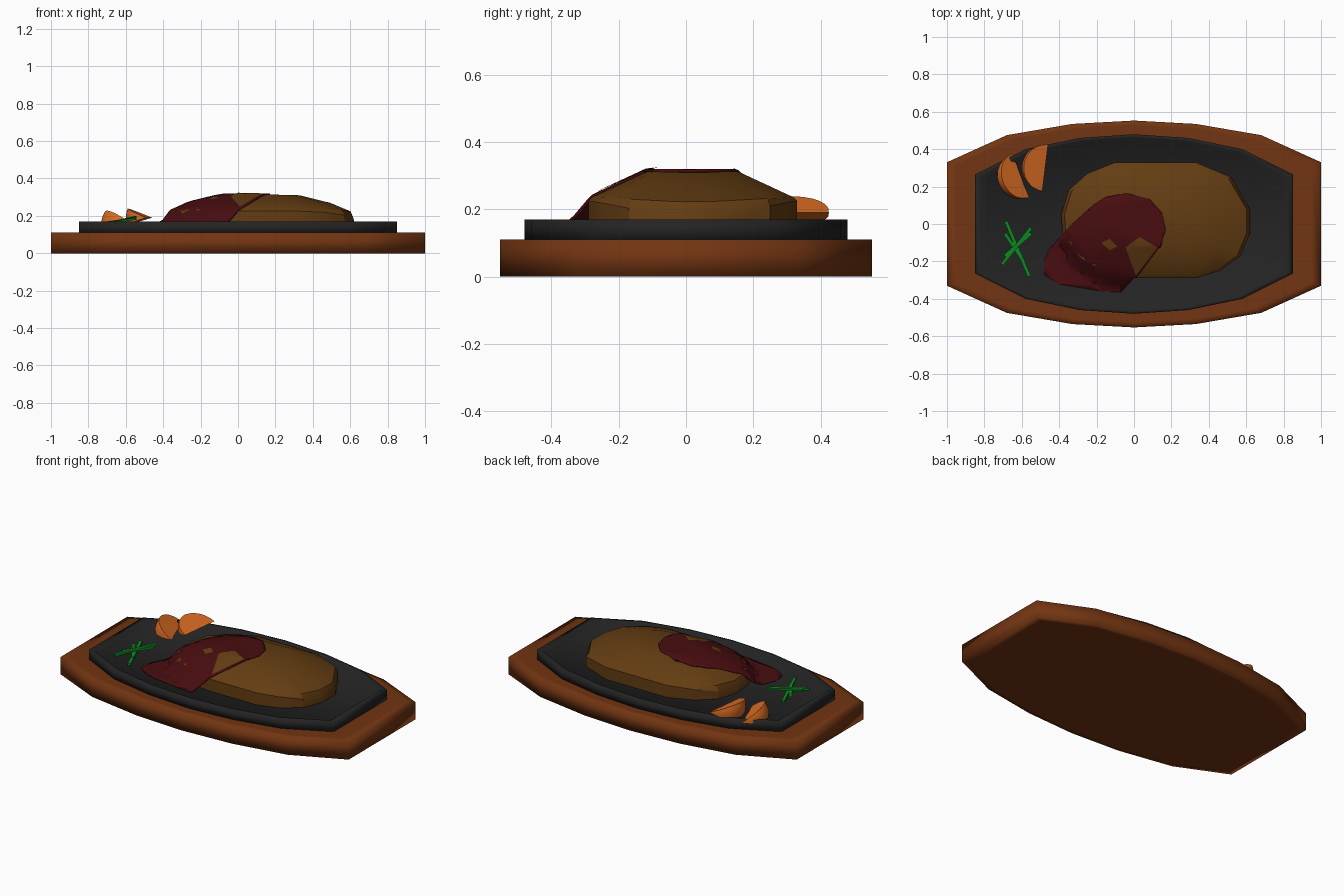
import bpy, bmesh
from math import sin, cos, pi, radians
from mathutils import Vector, Matrix
from mathutils.bvhtree import BVHTree

cube = bpy.data.objects.get("Cube")
if cube:
    bpy.data.objects.remove(cube)


def material(name, color):
    m = bpy.data.materials.new(name)
    m.use_nodes = True
    m.diffuse_color = (*color, 1)
    m.node_tree.nodes["Principled BSDF"].inputs["Base Color"].default_value = (*color, 1)
    return m


WOOD = material("wood brown", (0.17, 0.035, 0.006))
IRON = material("iron black", (0.017, 0.017, 0.017))
MEAT = material("meat brown", (0.125, 0.046, 0.006))
SAUCE = material("sauce red", (0.065, 0.004, 0.005))
ORANGE = material("carrot orange", (0.7, 0.15, 0.017))
GREEN = material("herb green", (0.003, 0.26, 0.015))
FLOOR = 0.15


def finish(bm, name, mat, angle=None, fix_normals=True):
    """Turn a bmesh into an object; angle sets the smoothing limit."""
    if fix_normals:
        bmesh.ops.recalc_face_normals(bm, faces=bm.faces)
    mesh = bpy.data.meshes.new(name)
    bm.to_mesh(mesh)
    bm.free()
    mesh.materials.append(mat)
    ob = bpy.data.objects.new(name, mesh)
    bpy.context.collection.objects.link(ob)
    if angle:
        bpy.ops.object.select_all(action='DESELECT')
        ob.select_set(True)
        bpy.context.view_layer.objects.active = ob
        if angle >= 180:
            bpy.ops.object.shade_smooth()
        else:
            bpy.ops.object.shade_smooth_by_angle(angle=radians(angle))
    return ob


def loft(rings):
    """Bridge rings of points and cap both ends."""
    bm = bmesh.new()
    loops = [[bm.verts.new(p) for p in ring] for ring in rings]
    for a, b in zip(loops, loops[1:]):
        for i in range(len(a)):
            j = (i + 1) % len(a)
            bm.faces.new((a[i], a[j], b[j], b[i]))
    bm.faces.new(loops[0][::-1])
    bm.faces.new(loops[-1])
    return bm


def mirrored(quarter):
    """Full outline from a quarter that runs from the right end to the middle."""
    half = quarter + [(-x, y) for x, y in quarter[-2::-1]]
    return half + [(-x, -y) for x, y in half]


def tray(outline, levels):
    return loft([[(x * s, y * s, z) for x, y in outline] for s, z in levels])


# Wooden board and iron plate with a shallow recess
board = mirrored([(1, .33), (.68, .475), (.33, .535), (0, .553)])
finish(tray(board, [(.95, 0), (1, 0), (1, .11), (.95, .11)]), "wooden_board", WOOD, 180)
plate = mirrored([(.85, .265), (.58, .4), (.29, .46), (0, .48)])
finish(tray(plate, [(1, .105), (1, .17), (.965, .17), (.93, FLOOR)]), "iron_plate", IRON, 180)

# Steak: low wall whose rim dips at both ends, then a domed top
CX, CY = .115, .02
steak_line = [(.62, .08), (.52, .25), (.33, .33), (-.1, .33), (-.25, .27), (-.35, .18),
              (-.39, .05), (-.38, -.08), (-.3, -.19), (-.15, -.27), (0, -.29), (.33, -.29),
              (.46, -.25), (.57, -.17), (.62, -.05)]


def steak_ring(scale, end_z, side_z):
    ring = []
    for x, y in steak_line:
        k = min(1, abs(y - CY) / .3)
        ring.append((CX + (x - CX) * scale, CY + (y - CY) * scale, end_z + (side_z - end_z) * k))
    return ring


bm = loft([steak_ring(1, .14, .14), steak_ring(1, .165, .225), steak_ring(.965, .22, .236),
           steak_ring(.75, .27, .267), steak_ring(.43, .308, .313)])
bmesh.ops.recalc_face_normals(bm, faces=bm.faces)
steak_tree = BVHTree.FromBMesh(bm)
finish(bm, "steak", MEAT, 28)


def drape_height(x, y):
    hit = steak_tree.ray_cast(Vector((x, y, 1)), Vector((0, 0, -1)))[0]
    if hit:
        return hit.z
    near = steak_tree.find_nearest(Vector((x, y, .225)))
    return max(FLOOR, near[0].z - near[3] * 1.05)


def drape(name, outline, offset, mat, step=.04):
    """Lay a thin sheet over the steak and plate."""
    bm = bmesh.new()
    bm.faces.new([bm.verts.new((x, y, 0)) for x, y in outline])
    bmesh.ops.triangulate(bm, faces=bm.faces)
    for axis in ((1, 0, 0), (0, 1, 0)):
        for i in range(-13, 14):
            bmesh.ops.bisect_plane(bm, geom=bm.verts[:] + bm.edges[:] + bm.faces[:],
                                   plane_co=Vector(axis) * i * step, plane_no=axis)
    bmesh.ops.triangulate(bm, faces=[f for f in bm.faces if len(f.verts) > 3])
    for v in bm.verts:
        v.co.z = drape_height(v.co.x, v.co.y) + offset
    bm.normal_update()
    for f in bm.faces:
        if f.normal.z < 0:
            f.normal_flip()
    return finish(bm, name, mat, 35, False)


# Sauce running off the steak, with bare spots
sauce = drape("sauce", [(-.48, -.2), (-.45, -.13), (-.33, 0), (-.22, .1), (-.15, .145),
                        (-.04, .165), (.08, .135), (.15, .06), (.17, -.03), (.14, -.12),
                        (.015, -.285), (0, -.29), (-.07, -.365), (-.17, -.36), (-.41, -.32),
                        (-.48, -.27)], .008, SAUCE)
solid = sauce.modifiers.new("thickness", 'SOLIDIFY')
solid.thickness = .01
solid.offset = -1
drape("bare_spot_large", [(.03, -.07), (.125, -.125), (.01, -.275), (-.045, -.125)], .011, MEAT)
drape("bare_spot_small", [(-.175, -.1), (-.13, -.08), (-.09, -.12), (-.13, -.14)], .011, MEAT)


# Carrot wedges: a slice of a ball between two flat half discs
def wedge(name, center, turn, low, high, radius=.125, n=12, m=5):
    bm = bmesh.new()
    arcs = []
    for j in range(m + 1):
        a = radians(low + (high - low) * j / m)
        arcs.append([bm.verts.new((-radius * sin(t) * cos(a), radius * cos(t),
                                   radius * sin(t) * sin(a)))
                     for t in (pi * i / n for i in range(n + 1))])
    for a, b in zip(arcs, arcs[1:]):
        for i in range(n):
            bm.faces.new((a[i], a[i + 1], b[i + 1], b[i]))
    bm.faces.new(arcs[0])
    bm.faces.new(arcs[-1])
    bmesh.ops.remove_doubles(bm, verts=bm.verts, dist=.0005)
    bm.transform(Matrix.Translation(center) @ Matrix.Rotation(radians(turn), 4, 'Z'))
    finish(bm, name, ORANGE, 30)


wedge("carrot_wedge_outer", (-.607, .26, .153), 20, 0, 37)
wedge("carrot_wedge_inner", (-.475, .3, .19), -7, -17, 23)


# Crossed herb sprigs
def sprig(name, start, end, width=.018):
    a, b = Vector(start), Vector(end)
    d = b - a
    bm = bmesh.new()
    bmesh.ops.create_cube(bm, size=1)
    bm.transform(Matrix.Translation((a + b) / 2) @ d.to_track_quat('X', 'Z').to_matrix().to_4x4()
                 @ Matrix.Diagonal((d.length, width, .012, 1)))
    finish(bm, name, GREEN)


sprigs = [((-.685, .015, .16), (-.56, -.28, .16)), ((-.69, -.05, .163), (-.59, -.2, .163)),
          ((-.705, -.215, .157), (-.55, -.02, .192)), ((-.69, -.17, .165), (-.55, -.05, .185))]
for i, (a, b) in enumerate(sprigs):
    sprig(f"herb_sprig_{i + 1}", a, b)
